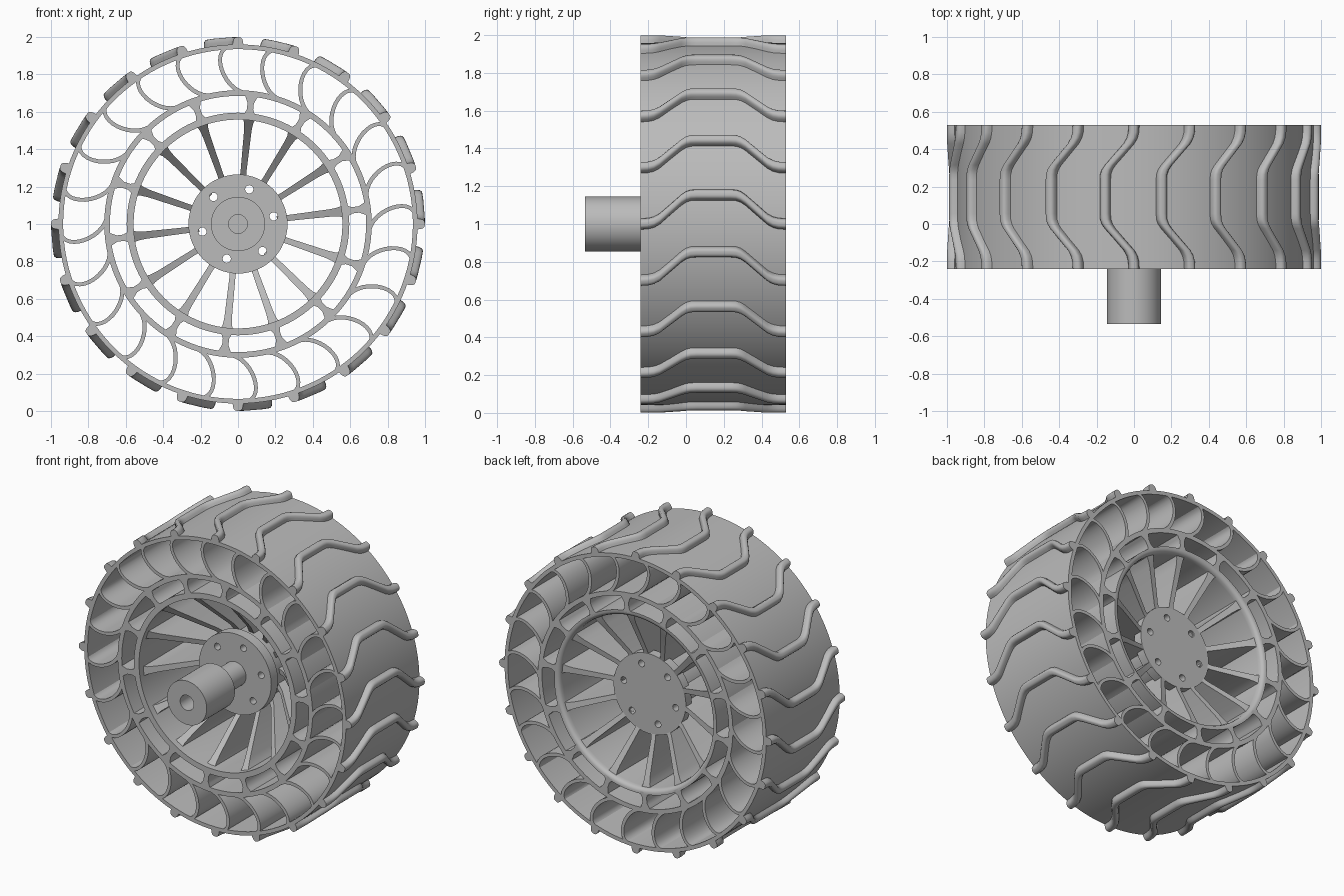
import bpy
import bmesh
from math import sin, cos, pi, radians

if "Cube" in bpy.data.objects:
    bpy.data.objects.remove(bpy.data.objects["Cube"], do_unlink=True)

FRONT, BACK = -0.24, 0.53
SPOKES, TREADS, VANES = 14, 20, 24

grey = bpy.data.materials.new("light_grey")
grey.use_nodes = True
grey.diffuse_color = (0.5, 0.5, 0.5, 1)
grey.node_tree.nodes["Principled BSDF"].inputs["Base Color"].default_value = (0.5, 0.5, 0.5, 1)


def polar(r, angle, y, side=0.0):
    """Point at radius and angle about the axle, shifted sideways along the tangent."""
    return (r * cos(angle) - side * sin(angle), y, 1 + r * sin(angle) + side * cos(angle))


def loft(bm, sections, cyclic=False, wrap=True):
    """Skin a list of equal-length sections; ends are capped unless cyclic."""
    rows = [[bm.verts.new(p) for p in s] for s in sections]
    n = len(rows[0])
    pairs = list(zip(rows, rows[1:]))
    if cyclic:
        pairs.append((rows[-1], rows[0]))
    for a, b in pairs:
        for i in range(n if wrap else n - 1):
            j = (i + 1) % n
            bm.faces.new((a[i], a[j], b[j], b[i]))
    if not cyclic:
        bm.faces.new(rows[0])
        bm.faces.new(rows[-1])


def finish(name, bm):
    bmesh.ops.remove_doubles(bm, verts=bm.verts[:], dist=1e-5)
    bmesh.ops.recalc_face_normals(bm, faces=bm.faces[:])
    mesh = bpy.data.meshes.new(name)
    bm.to_mesh(mesh)
    bm.free()
    mesh.materials.append(grey)
    obj = bpy.data.objects.new(name, mesh)
    bpy.context.collection.objects.link(obj)
    smooth(obj)
    return obj


def smooth(obj):
    bpy.ops.object.select_all(action='DESELECT')
    obj.select_set(True)
    bpy.context.view_layer.objects.active = obj
    bpy.ops.object.shade_smooth_by_angle(angle=radians(40))


def lathe(name, profile, segments=96, wrap=True):
    bm = bmesh.new()
    loft(bm, [[polar(r, 2 * pi * k / segments, y) for r, y in profile]
              for k in range(segments)], cyclic=True, wrap=wrap)
    return finish(name, bm)


def hoop(name, inner, outer):
    return lathe(name, [(inner, FRONT), (outer, FRONT), (outer, BACK), (inner, BACK)], 120)


# Concentric hoops: tyre skin, middle hoop and rim barrel with a rounded back lip
hoop("tyre_skin", 0.935, 0.96)
hoop("middle_hoop", 0.685, 0.715)
lathe("rim_barrel", [(0.558, FRONT), (0.595, FRONT), (0.595, BACK), (0.58, BACK),
                     (0.567, 0.523), (0.56, 0.51), (0.558, 0.49)], 120)

# Raised, rounded treads that step sideways across the tyre
bm = bmesh.new()
half_path = [(0.385, 0), (0.345, 0.15), (0.315, 0.6), (0.285, 1.6),
             (0.17, 7.6), (0.145, 8.6), (0.12, 9.1), (0.09, 9.2)]
mid = (FRONT + BACK) / 2
path = [(mid - d, a) for d, a in half_path] + [(mid + d, a) for d, a in reversed(half_path)]
half_tread = [(0.03, 0.95), (0.027, 0.975), (0.023, 0.988), (0.015, 0.997), (0.006, 0.999)]
tread_shape = [(-s, r) for s, r in half_tread] + half_tread[::-1]
for k in range(TREADS):
    start = 2 * pi * k / TREADS
    loft(bm, [[polar(r, start + radians(a), y, s) for s, r in tread_shape] for y, a in path])
finish("treads", bm)

# Curved flexible vanes between the tyre and the middle hoop
bm = bmesh.new()
STEPS = 14
THICK = 0.011
for k in range(VANES):
    base = 2 * pi * k / VANES
    sections = []
    for i in range(STEPS + 1):
        t = i / STEPS
        angle = base + radians(3 - 6.5 * t + 6.2 * sin(pi * t))
        r = 0.825 + 0.122 * cos(pi * t)
        # thickness follows the normal of the arc
        dr, ds = THICK * cos(pi * t), THICK * sin(pi * t)
        if i in (0, STEPS):
            dr, ds = 0, 0.014
        sections.append([polar(r - dr, angle, FRONT, -ds), polar(r + dr, angle, FRONT, ds),
                         polar(r + dr, angle, BACK, ds), polar(r - dr, angle, BACK, -ds)])
    loft(bm, sections)
finish("curved_vanes", bm)


def radial_bars(name, stations):
    """Bars around the axle from stations of radius, half width, front and back depth."""
    bm = bmesh.new()
    for k in range(SPOKES):
        a = radians(84) + 2 * pi * k / SPOKES
        loft(bm, [[polar(r, a, f, -w), polar(r, a, f, w), polar(r, a, b, w), polar(r, a, b, -w)]
                  for r, w, f, b in stations])
    return finish(name, bm)


# Flared ribs joining the barrel to the middle hoop, and deep tapered spokes
radial_bars("hoop_ribs", [(r, w, FRONT, BACK) for r, w in
                          [(0.58, 0.032), (0.6, 0.024), (0.615, 0.017),
                           (0.65, 0.017), (0.665, 0.024), (0.69, 0.036)]])
radial_bars("spokes", [(0.21, 0.018, 0.12, 0.37), (0.285, 0.016, 0.07, 0.385),
                       (0.5, 0.02, -0.14, 0.48), (0.54, 0.024, -0.18, 0.495),
                       (0.57, 0.034, -0.21, 0.505)])

# Hub with a front flange, a waist, a back flange and a ring of six bolt holes
hub = lathe("hub", [(0, -0.03), (0.265, -0.03), (0.265, 0.04), (0.23, 0.04),
                    (0.23, 0.3), (0.265, 0.32), (0.265, 0.38), (0, 0.38)], 64, wrap=False)
bm = bmesh.new()
for k in range(6):
    a = radians(12 + 60 * k)
    ring = [2 * pi * i / 20 for i in range(20)]
    cx, _, cz = polar(0.195, a, 0)
    loft(bm, [[(cx + 0.022 * cos(t), y, cz + 0.022 * sin(t)) for t in ring] for y in (-0.1, 0.45)])
cutter = finish("bolt_hole_cutter", bm)
cutter.hide_render = True
cut = hub.modifiers.new("bolt_holes", 'BOOLEAN')
cut.operation = 'DIFFERENCE'
cut.solver = 'EXACT'
cut.object = cutter
bpy.context.view_layer.objects.active = hub
bpy.ops.object.modifier_apply(modifier=cut.name)
bpy.data.objects.remove(cutter, do_unlink=True)
smooth(hub)

# Drive coupling with a bored front and a slimmer neck into the hub
lathe("drive_coupling", [(0, -0.3), (0.05, -0.3), (0.05, -0.535), (0.145, -0.535),
                         (0.145, -0.24), (0.08, -0.24), (0.08, -0.02), (0, -0.02)], 64, wrap=False)
